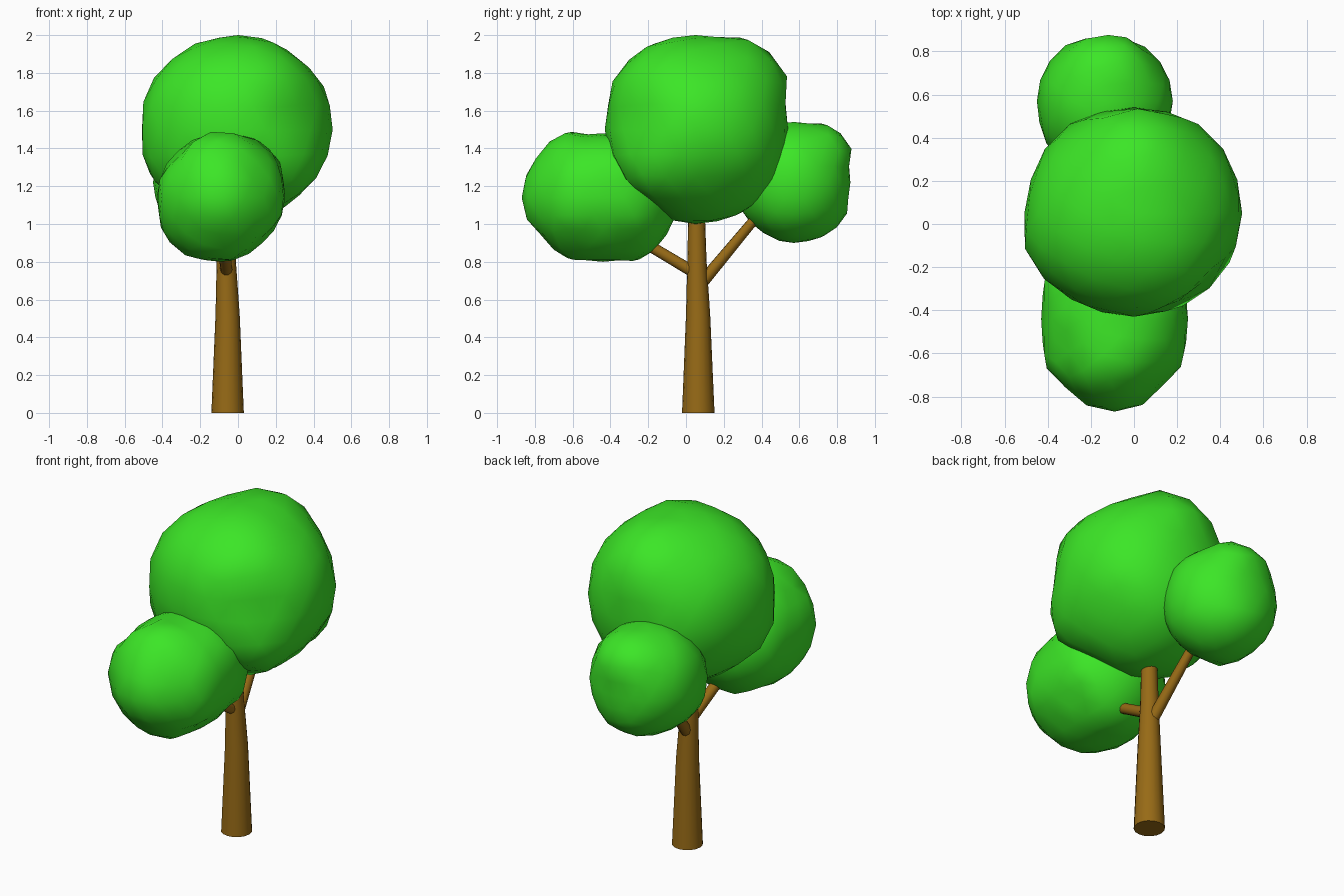
import bpy, bmesh, math
from mathutils import Vector

if "Cube" in bpy.data.objects:
    bpy.data.objects.remove(bpy.data.objects["Cube"])


def material(name, colour):
    m = bpy.data.materials.new(name)
    m.diffuse_color = (*colour, 1)
    m.use_nodes = True
    m.node_tree.nodes["Principled BSDF"].inputs["Base Color"].default_value = m.diffuse_color
    return m


BARK = material("bark", (0.31, 0.145, 0.008))
LEAF = material("leaf", (0.045, 0.79, 0.02))


def finish(bm, name, mat, angle):
    bmesh.ops.recalc_face_normals(bm, faces=bm.faces)
    me = bpy.data.meshes.new(name)
    bm.to_mesh(me)
    bm.free()
    me.materials.append(mat)
    ob = bpy.data.objects.new(name, me)
    bpy.context.collection.objects.link(ob)
    bpy.context.view_layer.objects.active = ob
    ob.select_set(True)
    bpy.ops.object.shade_smooth_by_angle(angle=math.radians(angle))
    ob.select_set(False)


def limb(name, stations, sides, level=False):
    """Tapered tube through (x, y, z, radius) stations."""
    bm = bmesh.new()
    axis = Vector(stations[-1][:3]) - Vector(stations[0][:3])
    if level:
        axis = Vector((0, 0, 1))
    rot = axis.to_track_quat('Z', 'Y')
    rings = []
    for x, y, z, r in stations:
        rings.append([bm.verts.new(Vector((x, y, z)) + rot @ Vector(
            (r * math.cos(math.tau * i / sides), r * math.sin(math.tau * i / sides), 0)))
            for i in range(sides)])
    for a, b in zip(rings, rings[1:]):
        for i in range(sides):
            j = (i + 1) % sides
            bm.faces.new((a[i], a[j], b[j], b[i]))
    bm.faces.new(rings[0])
    bm.faces.new(rings[-1])
    finish(bm, name, BARK, 40)


def foliage(name, centre, reach):
    """Lumpy ball: reach gives the radius along a few directions, blended between."""
    dirs = [(Vector(d).normalized(), r) for d, r in reach.items()]
    bm = bmesh.new()
    bmesh.ops.create_icosphere(bm, subdivisions=3, radius=1)
    for v in bm.verts:
        d = v.co.normalized()
        w = [math.exp(22 * (d.dot(k) - 1)) for k, _ in dirs]
        v.co = Vector(centre) + d * sum(a * r for a, (_, r) in zip(w, dirs)) / sum(w)
    finish(bm, name, LEAF, 50)


def spread(axes, xy, xz, yz, lumps):
    """Axis radii (+x -x +y -y +z -z), then diagonals ++ +- -+ -- in each plane."""
    signs = [(1, 1), (1, -1), (-1, 1), (-1, -1)]
    out = dict(lumps)
    for i, r in enumerate(axes):
        d = [0, 0, 0]
        d[i // 2] = 1 - 2 * (i % 2)
        out[tuple(d)] = r
    for (a, b), radii in (((0, 1), xy), ((0, 2), xz), ((1, 2), yz)):
        for s, r in zip(signs, radii):
            d = [0, 0, 0]
            d[a], d[b] = s
            out[tuple(d)] = r
    return out


# Trunk and branches
limb("trunk", [(-.055, .065, 0, .086), (-.055, .064, .52, .064),
               (-.062, .058, .80, .051), (-.062, .055, 1.2, .04)], 16, level=True)
limb("front_branch", [(-.06, .05, .74, .032), (-.08, -.27, .93, .03)], 10)
limb("back_branch", [(-.06, .06, .66, .034), (-.12, .45, 1.13, .024)], 10)

# Foliage, with extra bulges off the main directions
foliage("crown", (0, .05, 1.5), spread(
    (.50, .50, .49, .48, .50, .50),
    (.51, .46, .51, .49), (.49, .48, .51, .50), (.57, .51, .51, .46),
    {(-1, -.45, 0): .545, (-1, -.35, -.5): .545, (-1, -.3, .5): .54,
     (1, 0, .5): .515, (1, -.9, -.55): .54, (1, -1, 1.5): .525,
     (-1, -1, 1): .52, (-1, 1, 1): .51, (1, 1, 1): .52}))
foliage("front_foliage", (-.09, -.44, 1.14), spread(
    (.34, .34, .40, .43, .34, .34),
    (.38, .38, .39, .39), (.35, .33, .34, .36), (.38, .39, .41, .38),
    {(1, -1, 1): .38, (-1, -1, -1): .38, (1, .5, 1): .39}))
foliage("back_foliage", (-.13, .57, 1.22), spread(
    (.31, .32, .30, .30, .32, .32),
    (.31, .31, .32, .34), (.32, .32, .33, .32), (.36, .33, .33, .31),
    {(-1, -1, -1): .35}))
